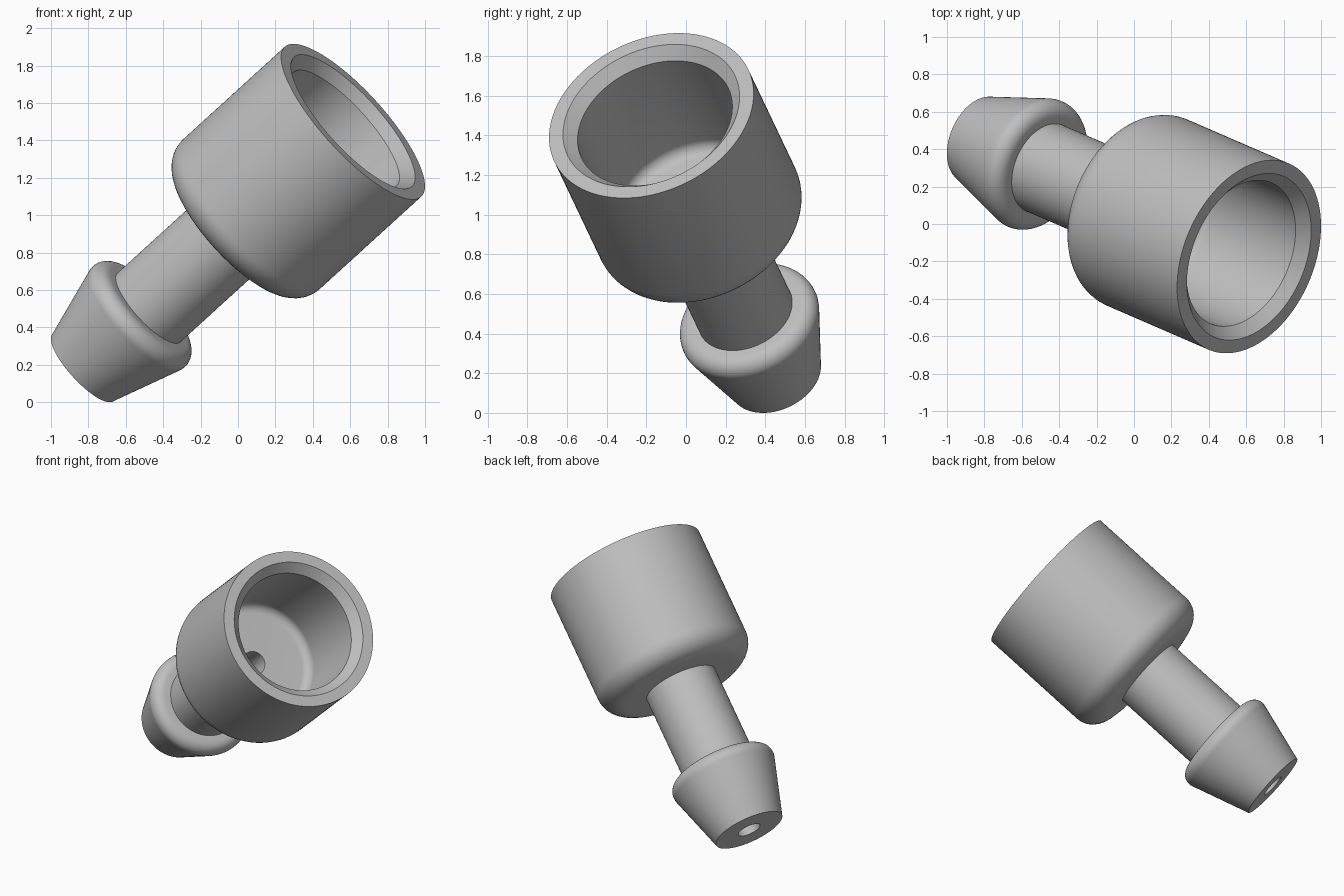
import bpy, bmesh, math
from mathutils import Matrix, Vector

cube = bpy.data.objects.get("Cube")
if cube:
    bpy.data.objects.remove(cube, do_unlink=True)

# Single grey material
grey = bpy.data.materials.new("light_grey")
grey.use_nodes = True
colour = (0.52, 0.52, 0.52, 1)
grey.diffuse_color = colour
grey.node_tree.nodes["Principled BSDF"].inputs["Base Color"].default_value = colour


def arc(radius, depth, size, start, end, steps=10):
    """Fillet points around (radius, depth); angle 0 points outward."""
    angles = [math.radians(start + (end - start) * i / steps) for i in range(steps + 1)]
    return [(radius + size * math.cos(a), depth + size * math.sin(a)) for a in angles]


# Closed cross-section as (radius, distance from the rim)
BORE = 0.08
profile = [(0.468, 0), (0.542, 0)]             # rim
profile += arc(0.392, 0.77, 0.15, 0, 90)       # cup outer wall and base
profile += [(0.25, 0.92), (0.25, 1.55)]        # stem
profile += arc(0.29, 1.625, 0.075, -90, 17)    # rounded barb shoulder
profile += [(0.242, 2.05), (BORE, 2.05)]       # barb tip
profile += [(BORE, 0.74)]                      # bore up to the cup floor
profile += arc(0.35, 0.68, 0.06, 90, 0)        # cup floor fillet
profile += [(0.41, 0.06)]                      # cup inner wall, then chamfer

# Revolve the section
bm = bmesh.new()
verts = [bm.verts.new((r, 0, -d)) for r, d in profile]
edges = [bm.edges.new((verts[i - 1], verts[i])) for i in range(len(verts))]
bmesh.ops.spin(bm, geom=verts + edges, cent=(0, 0, 0), axis=(0, 0, 1),
               angle=math.tau, steps=128, use_merge=True)
bmesh.ops.remove_doubles(bm, verts=bm.verts, dist=0.0001)
bmesh.ops.recalc_face_normals(bm, faces=bm.faces)

# Tilt onto the axis and place the rim centre
axis = Vector((0.704, -0.305, 0.641)).normalized()
tilt = axis.to_track_quat('Z', 'Y').to_matrix().to_4x4()
bm.transform(Matrix.Translation((0.615, -0.175, 1.485)) @ tilt)

# Rest it on the ground
lowest = min(v.co.z for v in bm.verts)
bm.transform(Matrix.Translation((0, 0, -lowest)))

mesh = bpy.data.meshes.new("barbed_cup_fitting")
bm.to_mesh(mesh)
bm.free()
mesh.materials.append(grey)
fitting = bpy.data.objects.new("barbed_cup_fitting", mesh)
bpy.context.collection.objects.link(fitting)

bpy.ops.object.select_all(action='DESELECT')
fitting.select_set(True)
bpy.context.view_layer.objects.active = fitting
bpy.ops.object.shade_smooth_by_angle(angle=math.radians(30))
